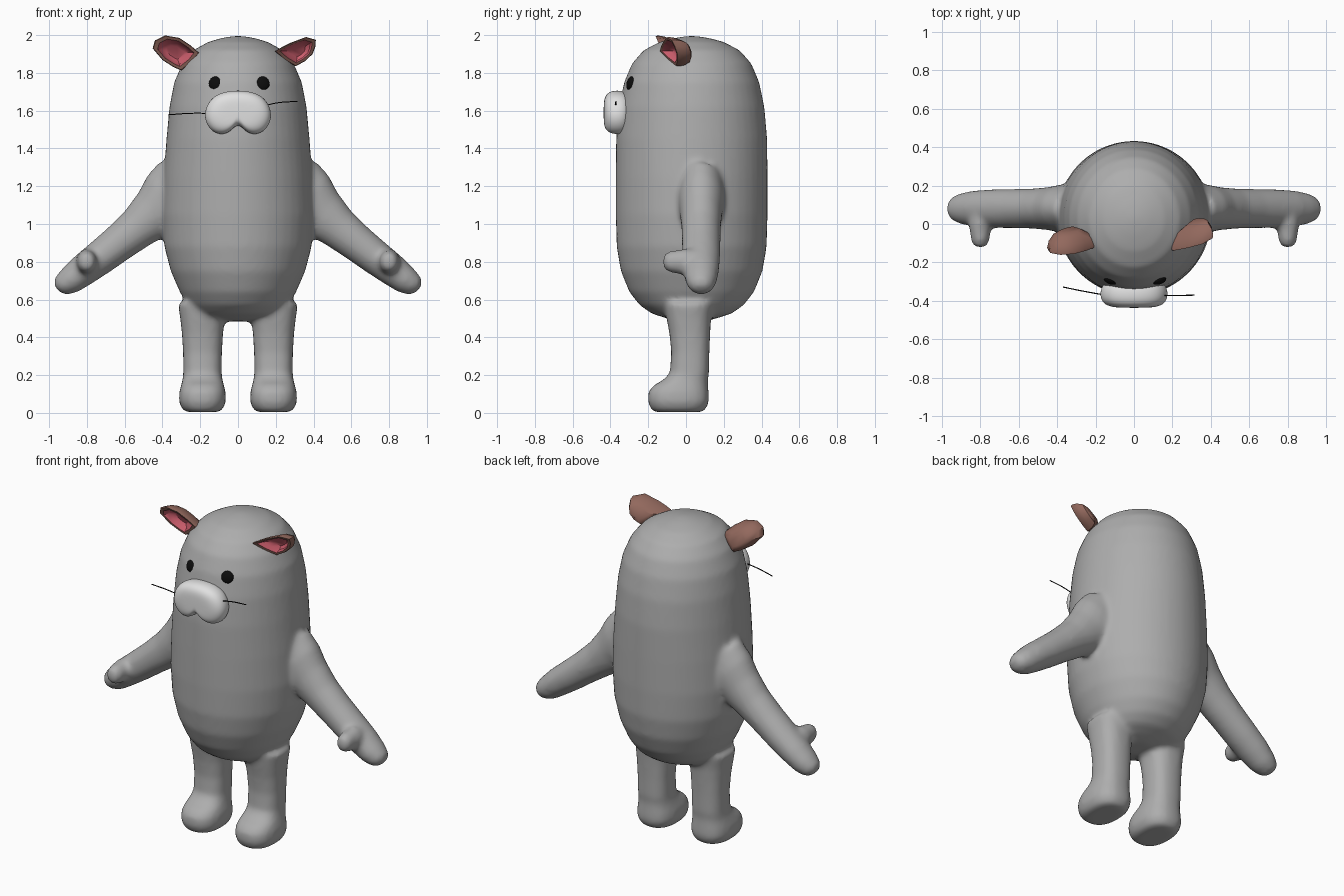
import bpy, bmesh, math
from mathutils import Vector

if "Cube" in bpy.data.objects:
    bpy.data.objects.remove(bpy.data.objects["Cube"])


def material(name, rgb):
    m = bpy.data.materials.new(name)
    m.diffuse_color = (*rgb, 1)
    m.use_nodes = True
    m.node_tree.nodes["Principled BSDF"].inputs["Base Color"].default_value = m.diffuse_color
    return m


GREY = material("body grey", (0.42, 0.42, 0.42))
PALE = material("muzzle pale grey", (0.75, 0.75, 0.75))
BROWN = material("ear brown", (0.29, 0.14, 0.11))
PINK = material("ear pink", (0.60, 0.11, 0.15))
BLACK = material("black", (0.004, 0.004, 0.004))


def loft(bm, rings, mat_rule=None):
    """Skin closed rings of points and cap both ends."""
    loops = [[bm.verts.new(p) for p in r] for r in rings]
    n = len(loops[0])
    for k, (a, b) in enumerate(zip(loops, loops[1:])):
        for i in range(n):
            f = bm.faces.new((a[i], a[(i + 1) % n], b[(i + 1) % n], b[i]))
            f.material_index = mat_rule(k) if mat_rule else 0
    bm.faces.new(loops[0][::-1])
    cap = bm.faces.new(loops[-1])
    cap.material_index = mat_rule(len(loops) - 1) if mat_rule else 0


def ring(c, ru, rv, u=(1, 0, 0), v=(0, 1, 0), power=2.0, n=32):
    """Superellipse ring around c in the plane of u and v."""
    c, u, v = Vector(c), Vector(u), Vector(v)
    pts = []
    for i in range(n):
        t = 2 * math.pi * i / n
        cu, sv = math.cos(t), math.sin(t)
        pts.append(c + u * (ru * math.copysign(abs(cu) ** (2 / power), cu))
                   + v * (rv * math.copysign(abs(sv) ** (2 / power), sv)))
    return pts


def finish(name, bm, mats, angle=None):
    bmesh.ops.recalc_face_normals(bm, faces=bm.faces)
    me = bpy.data.meshes.new(name)
    bm.to_mesh(me)
    bm.free()
    for m in mats:
        me.materials.append(m)
    ob = bpy.data.objects.new(name, me)
    bpy.context.collection.objects.link(ob)
    me.shade_smooth()
    if angle:
        bpy.ops.object.select_all(action='DESELECT')
        ob.select_set(True)
        bpy.context.view_layer.objects.active = ob
        bpy.ops.object.shade_smooth_by_angle(angle=math.radians(angle))
    return ob


# Body: torso, limbs and thumbs fused into one smooth skin
bm = bmesh.new()
torso = [(0.485, 0.09, 0.07), (0.50, 0.18, 0.13), (0.525, 0.23, 0.21), (0.57, 0.268, 0.275),
         (0.64, 0.308, 0.33), (0.75, 0.356, 0.375), (0.88, 0.39, 0.397), (1.05, 0.402, 0.402),
         (1.25, 0.394, 0.402), (1.45, 0.379, 0.40), (1.62, 0.363, 0.385), (1.75, 0.338, 0.358),
         (1.85, 0.295, 0.316), (1.92, 0.237, 0.254), (1.965, 0.156, 0.167), (1.985, 0.085, 0.09),
         (1.995, 0.025, 0.025)]
loft(bm, [ring((0, 0.03, z), rx, ry, n=48) for z, rx, ry in torso])

# z, centre y, half width, half depth
leg = [(0.004, -0.04, 0.085, 0.125), (0.02, -0.04, 0.108, 0.146), (0.06, -0.04, 0.125, 0.162),
       (0.11, -0.04, 0.123, 0.16), (0.145, -0.028, 0.114, 0.145), (0.175, -0.002, 0.106, 0.118),
       (0.21, 0.018, 0.102, 0.104), (0.32, 0.023, 0.103, 0.101), (0.42, 0.02, 0.109, 0.108),
       (0.5, 0.015, 0.118, 0.118), (0.58, 0.015, 0.13, 0.13)]
# x, z, half thickness, half depth
arm = [(0.28, 1.17, 0.21, 0.13), (0.37, 1.12, 0.175, 0.125), (0.44, 1.06, 0.138, 0.112),
       (0.53, 0.98, 0.112, 0.104), (0.63, 0.90, 0.099, 0.102), (0.73, 0.822, 0.092, 0.101),
       (0.82, 0.755, 0.085, 0.095), (0.89, 0.70, 0.074, 0.083), (0.935, 0.67, 0.057, 0.064),
       (0.957, 0.655, 0.028, 0.035)]
thumb = [(0.08, 0.06), (0.0, 0.07), (-0.05, 0.062), (-0.09, 0.056), (-0.112, 0.042), (-0.122, 0.02)]
for s in (-1, 1):
    loft(bm, [ring((s * 0.188, y, z), rx, ry, power=2.5) for z, y, rx, ry in leg])
    loft(bm, [ring((s * x, 0.08, z), t, d, (s * 0.63, 0, 0.777)) for x, z, t, d in arm])
    loft(bm, [ring((s * 0.80, y, 0.80), r * 0.85, r, (1, 0, 0), (0, 0, 1)) for y, r in thumb])
body = finish("body", bm, [GREY])
remesh = body.modifiers.new("fuse", 'REMESH')
remesh.mode = 'VOXEL'
remesh.voxel_size = 0.014
remesh.use_smooth_shade = True
soft = body.modifiers.new("soften", 'SMOOTH')
soft.factor = 0.5
soft.iterations = 10

# Muzzle: rounded pad with a notch at the bottom
half = [(0.07, 1.702), (0.135, 1.675), (0.174, 1.615), (0.178, 1.55),
        (0.145, 1.492), (0.09, 1.47), (0.04, 1.487)]
outline = [(0, 1.708)] + half + [(0, 1.538)] + [(-x, z) for x, z in reversed(half)]
layers = [(-0.29, 0.7), (-0.315, 0.92), (-0.345, 1.0), (-0.385, 1.0), (-0.415, 0.9),
          (-0.432, 0.68), (-0.436, 0.35)]
bm = bmesh.new()
loft(bm, [[(x * k, y, 1.59 + (z - 1.59) * k) for x, z in outline] for y, k in layers])
muzzle = finish("muzzle", bm, [PALE])
muzzle.modifiers.new("round", 'SUBSURF').levels = 2
muzzle.modifiers["round"].render_levels = 2

# Eyes: flattened beads lying on the face
for name, x in (("left_eye", -0.12), ("right_eye", 0.132)):
    bm = bmesh.new()
    bmesh.ops.create_uvsphere(bm, u_segments=16, v_segments=8, radius=0.037)
    eye = finish(name, bm, [BLACK])
    eye.scale = (1, 0.5, 1)
    eye.rotation_euler = (math.radians(-14), 0, x * 2.4)
    eye.location = (x, -0.294, 1.745)


# Ears: cupped shells with a brown rim and a pink hollow
def ear(name, pts, y0, kx, kz):
    cx = sum(p[0] for p in pts) / len(pts)
    cz = sum(p[1] for p in pts) / len(pts)
    steps = [(0.085, 0.45), (0.07, 0.72), (0.035, 0.93), (0.0, 1.0), (-0.012, 0.96),
             (-0.01, 0.78), (0.02, 0.66), (0.04, 0.4)]
    rings = []
    for d, k in steps:
        rings.append([(cx + (x - cx) * k, y0 + d + k * (kx * (x - cx) + kz * (z - cz)),
                       cz + (z - cz) * k) for x, z in pts])
    bm = bmesh.new()
    loft(bm, rings, lambda i: 1 if i >= 5 else 0)
    finish(name, bm, [BROWN, PINK], 40)


ear("left_ear", [(-0.452, 1.93), (-0.44, 1.972), (-0.385, 1.998), (-0.31, 1.985), (-0.25, 1.945),
                 (-0.205, 1.905), (-0.24, 1.86), (-0.30, 1.813), (-0.34, 1.83), (-0.40, 1.868)],
    -0.115, 0.0, -0.4)
ear("right_ear", [(0.412, 1.975), (0.36, 1.99), (0.28, 1.96), (0.235, 1.938), (0.195, 1.915),
                  (0.245, 1.87), (0.305, 1.835), (0.355, 1.862), (0.395, 1.90), (0.41, 1.94)],
    -0.075, 0.45, -0.5)

# Whiskers: one thin bent strand on each side
strands = {"left_whisker": [(-0.12, -0.375, 1.585), (-0.25, -0.352, 1.586), (-0.37, -0.328, 1.578)],
           "right_whisker": [(0.12, -0.372, 1.622), (0.22, -0.372, 1.643), (0.315, -0.37, 1.649)]}
for name, pts in strands.items():
    cu = bpy.data.curves.new(name, 'CURVE')
    cu.dimensions = '3D'
    cu.bevel_depth = 0.003
    cu.bevel_resolution = 1
    cu.use_fill_caps = True
    sp = cu.splines.new('BEZIER')
    sp.bezier_points.add(len(pts) - 1)
    for bp, p in zip(sp.bezier_points, pts):
        bp.co = p
        bp.handle_left_type = bp.handle_right_type = 'AUTO'
    cu.materials.append(BLACK)
    bpy.context.collection.objects.link(bpy.data.objects.new(name, cu))
